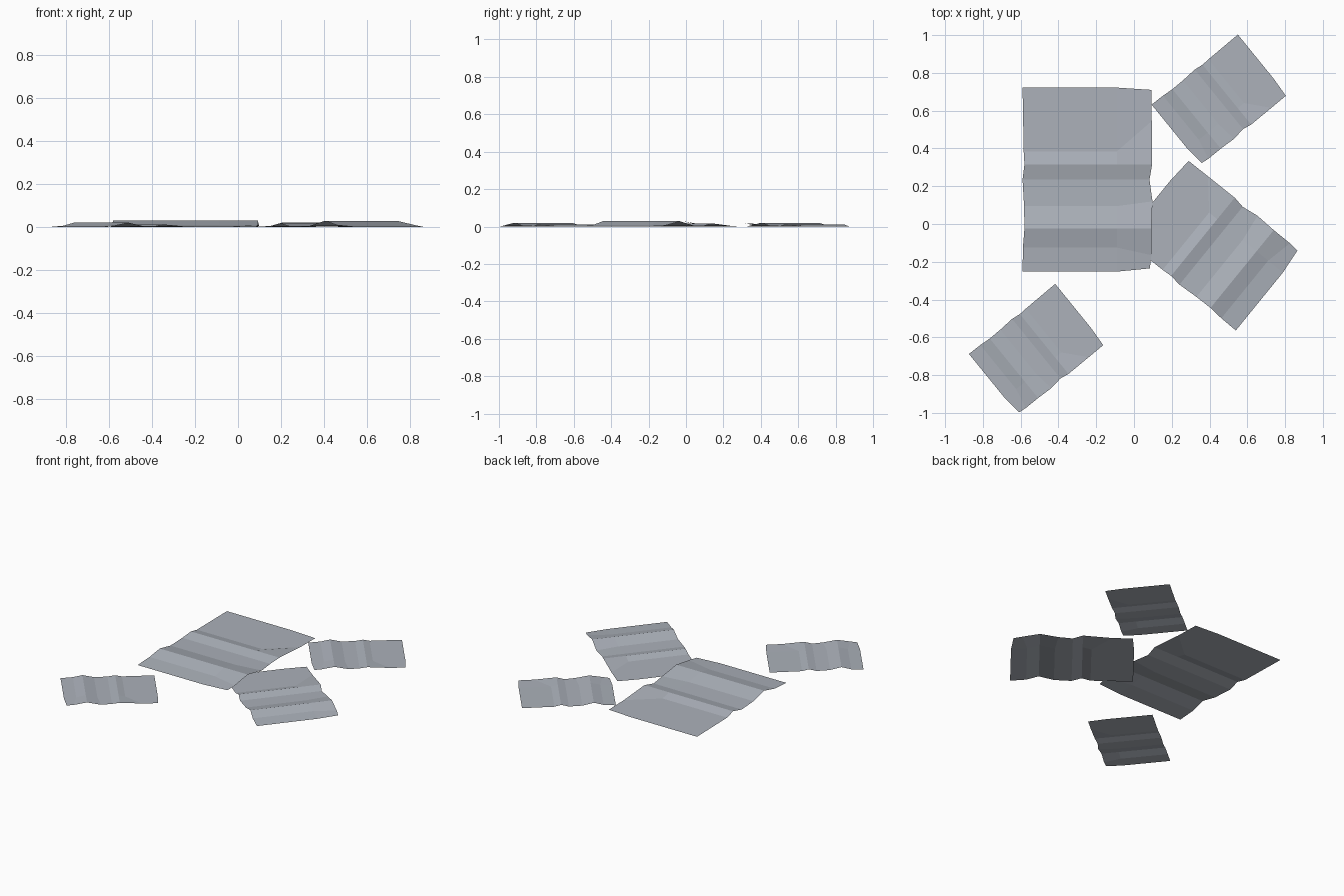
import bpy, math
from mathutils import Matrix, Vector

if "Cube" in bpy.data.objects:
    bpy.data.objects.remove(bpy.data.objects["Cube"])

metal = bpy.data.materials.new("grey_metal")
metal.diffuse_color = (0.41, 0.44, 0.49, 1)
metal.use_nodes = True
metal.node_tree.nodes["Principled BSDF"].inputs["Base Color"].default_value = metal.diffuse_color

# Cross-section rows of one bent sheet, relative to its centre:
# (y at left and middle, y at right edge, height, left inset, right bulge)
ROWS = [
    (-0.487, -0.470, 0.000, 0.00, -0.008),
    (-0.360, -0.400, 0.008, 0.002, 0.000),
    (-0.260, -0.260, 0.030, 0.010, 0.000),
    (-0.140, -0.115, 0.004, 0.008, 0.006),
    (0.000, 0.000, 0.002, 0.000, -0.010),
    (0.080, 0.080, 0.018, 0.010, 0.004),
    (0.150, 0.310, 0.002, 0.006, 0.002),
    (0.487, 0.475, 0.000, 0.000, 0.000),
]


def sheet(name, centre, angle, scale, z_scale):
    """Thin corrugated sheet with ridges along its local x axis."""
    verts, faces = [], []
    rot = Matrix.Rotation(math.radians(angle), 3, 'Z')
    for y, y_right, z, inset, bulge in ROWS:
        for px, py in ((-0.34 + inset, y), (0.16, y), (0.342 + bulge, y_right)):
            p = rot @ Vector((px * scale, py * scale, z * z_scale))
            verts.append(p + Vector((centre[0], centre[1], 0)))
    for r in range(len(ROWS) - 1):
        for c in range(2):
            a = r * 3 + c
            faces.append((a, a + 1, a + 4, a + 3))
    mesh = bpy.data.meshes.new(name)
    mesh.from_pydata(verts, [], faces)
    mesh.materials.append(metal)
    obj = bpy.data.objects.new(name, mesh)
    bpy.context.collection.objects.link(obj)
    return obj


# Four scattered sheets
sheet("large_sheet", (-0.25, 0.235), 0, 1.0, 1.0)
sheet("medium_sheet", (0.41, -0.1125), 50.9, 0.79, 0.95)
sheet("small_sheet_back", (0.451, 0.658), -50.9, 0.604, 0.65)
sheet("small_sheet_front", (-0.516, -0.662), -50.9, 0.604, 0.65)
